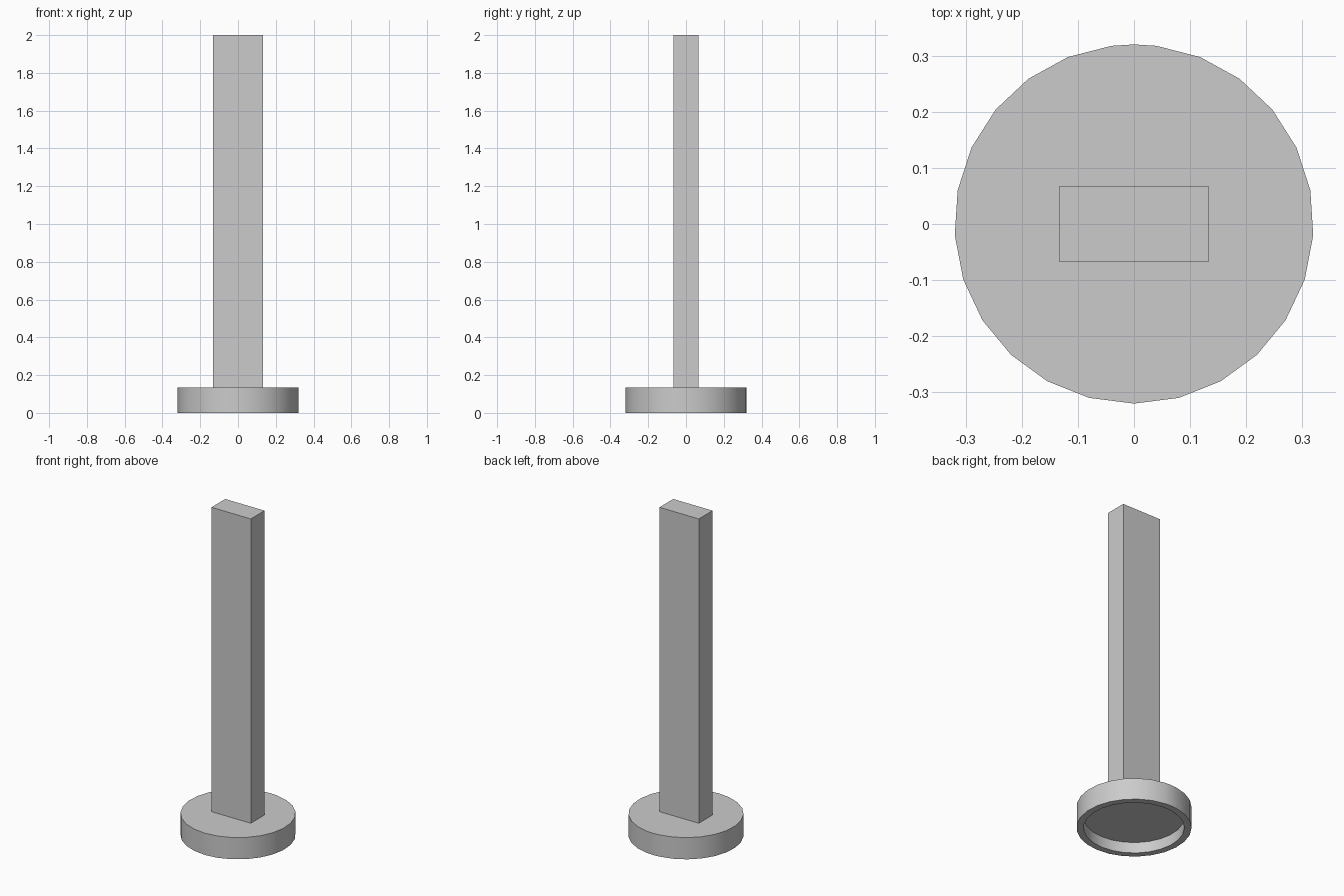
import bpy, bmesh
from math import sin, cos, radians

if "Cube" in bpy.data.objects:
    bpy.data.objects.remove(bpy.data.objects["Cube"], do_unlink=True)

HEIGHT, BASE_TOP, RECESS = 2.0, 0.1333, 0.0667
OUTER, INNER = 0.32, 0.28
STEP = 14.4

grey = bpy.data.materials.new("light_grey")
grey.use_nodes = True
colour = (0.6, 0.6, 0.6, 1)
grey.diffuse_color = colour
grey.node_tree.nodes["Principled BSDF"].inputs["Base Color"].default_value = colour


def add_object(name, bm):
    bmesh.ops.recalc_face_normals(bm, faces=bm.faces)
    mesh = bpy.data.meshes.new(name)
    bm.to_mesh(mesh)
    bm.free()
    mesh.materials.append(grey)
    obj = bpy.data.objects.new(name, mesh)
    bpy.context.collection.objects.link(obj)
    return obj


# Round base: profile turned about z, hollow underneath
angles = [radians(k * STEP) for k in range(-12, 13)] + [radians(180)]
profile = [(OUTER, BASE_TOP), (OUTER, 0), (INNER, 0), (INNER, RECESS)]
bm = bmesh.new()
rings = [[bm.verts.new((r * sin(a), -r * cos(a), z)) for a in angles] for r, z in profile]
count = len(angles)
for upper, lower in zip(rings, rings[1:]):
    for i in range(count):
        j = (i + 1) % count
        bm.faces.new((upper[i], upper[j], lower[j], lower[i]))
bm.faces.new(rings[0])
bm.faces.new(rings[-1])
base = add_object("round_base", bm)
bpy.ops.object.select_all(action="DESELECT")
base.select_set(True)
bpy.context.view_layer.objects.active = base
bpy.ops.object.shade_smooth_by_angle(angle=radians(35))

# Tall rectangular post standing on the base
bm = bmesh.new()
bmesh.ops.create_cube(bm, size=1)
bmesh.ops.scale(bm, verts=bm.verts, vec=(0.2667, 0.1333, HEIGHT - BASE_TOP))
bmesh.ops.translate(bm, verts=bm.verts, vec=(0, 0, (HEIGHT + BASE_TOP) / 2))
add_object("post", bm)
